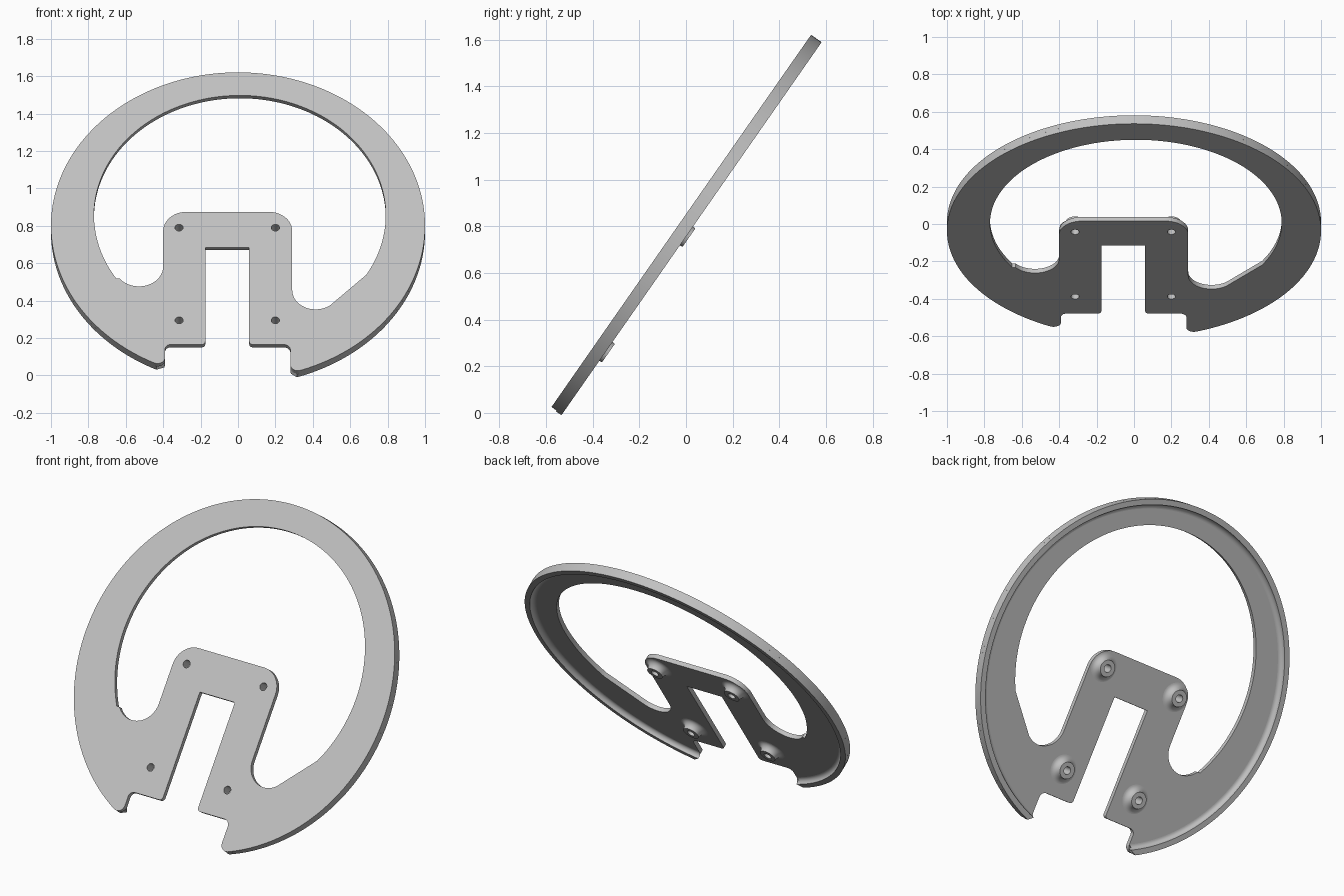
import bpy, bmesh, math
from mathutils import Vector, Matrix

cube = bpy.data.objects.get("Cube")
if cube:
    bpy.data.objects.remove(cube)

TILT = math.radians(55.1)
PLACE = Matrix.Translation((0, -0.036, 0.80)) @ Matrix.Rotation(TILT, 4, 'X')
PLATE, RIM, BOSS = 0.027, 0.055, 0.068   # depths behind the front face
HOLE = 0.022

grey = bpy.data.materials.new("light_grey")
grey.use_nodes = True
grey.diffuse_color = (0.53, 0.53, 0.53, 1)
grey.node_tree.nodes["Principled BSDF"].inputs["Base Color"].default_value = (0.53, 0.53, 0.53, 1)


def arc(cx, cy, r, a0, a1, n):
    angles = [math.radians(a0 + (a1 - a0) * i / n) for i in range(n + 1)]
    return [Vector((cx + r * math.cos(a), cy + r * math.sin(a))) for a in angles]


def rounded(before, corners, after, n=8):
    """Round each (x, y, radius) corner of a path running from before to after."""
    pts = [before] + [Vector(c[:2]) for c in corners] + [after]
    out = []
    for i, (x, y, r) in enumerate(corners, 1):
        p = pts[i]
        if r == 0:
            out.append(p)
            continue
        a, b = (pts[i - 1] - p).normalized(), (pts[i + 1] - p).normalized()
        half = a.angle(b) / 2
        centre = p + (a + b).normalized() * (r / math.sin(half))
        s = p + a * (r / math.tan(half)) - centre
        e = p + b * (r / math.tan(half)) - centre
        turn = math.atan2(s.x * e.y - s.y * e.x, s.dot(e))
        out += [centre + Matrix.Rotation(turn * k / n, 2) @ s for k in range(n + 1)]
    return out


def finish(name, bm, angle=30):
    bmesh.ops.remove_doubles(bm, verts=bm.verts, dist=1e-5)
    bmesh.ops.recalc_face_normals(bm, faces=bm.faces)
    mesh = bpy.data.meshes.new(name)
    bm.to_mesh(mesh)
    bm.free()
    mesh.materials.clear()
    mesh.materials.append(grey)
    ob = bpy.data.objects.new(name, mesh)
    bpy.context.collection.objects.link(ob)
    ob.matrix_world = PLACE
    bpy.ops.object.select_all(action='DESELECT')
    ob.select_set(True)
    bpy.context.view_layer.objects.active = ob
    bpy.ops.object.shade_smooth_by_angle(angle=math.radians(angle))
    return ob


def flat_plate(name, loops, depth):
    """Fill the loops, holes included, and give the sheet its depth."""
    curve = bpy.data.curves.new(name + "_outline", 'CURVE')
    curve.dimensions, curve.fill_mode, curve.extrude = '2D', 'BOTH', depth / 2
    for loop in loops:
        sp = curve.splines.new('POLY')
        sp.points.add(len(loop) - 1)
        for q, p in zip(sp.points, loop):
            q.co = (p.x, p.y, 0, 1)
        sp.use_cyclic_u = True
    tmp = bpy.data.objects.new(name + "_outline", curve)
    bpy.context.collection.objects.link(tmp)
    bpy.context.view_layer.update()
    mesh = bpy.data.meshes.new_from_object(tmp.evaluated_get(bpy.context.evaluated_depsgraph_get()))
    bm = bmesh.new()
    bm.from_mesh(mesh)
    bpy.data.objects.remove(tmp)
    bpy.data.meshes.remove(mesh)
    bmesh.ops.translate(bm, verts=bm.verts, vec=(0, 0, -depth / 2))
    return finish(name, bm)


def sweep(name, profile, ends, n, centre=(0, 0), closed=False):
    """Sweep a closed (radius, height) profile; ends(r) gives start and stop angle."""
    bm = bmesh.new()
    rings = []
    for i in range(n if closed else n + 1):
        ring = []
        for r, z in profile:
            a0, a1 = ends(r)
            a = a0 + (a1 - a0) * i / n
            ring.append(bm.verts.new((centre[0] + r * math.cos(a), centre[1] + r * math.sin(a), z)))
        rings.append(ring)
    m = len(profile)
    for i in range(n):
        a, b = rings[i], rings[(i + 1) % len(rings)]
        for j in range(m):
            bm.faces.new((a[j], a[(j + 1) % m], b[(j + 1) % m], b[j]))
    if not closed:
        bm.faces.new(rings[0])
        bm.faces.new(rings[-1])
    return finish(name, bm)


def fillet(r_top, z_top, r_base, n=8):
    """Concave quarter curve from a raised edge down to the plate."""
    steps = [math.pi / 2 * k / n for k in range(n + 1)]
    return [(r_base + (r_top - r_base) * math.cos(t),
             -PLATE + (z_top + PLATE) * (1 - math.sin(t))) for t in steps]


# Outer outline: round rim, stepped tips and the open slot between the legs
rim_arc = arc(0, 0, 1, -69.8, 242.6, 160)
outer = rim_arc + rounded(rim_arc[-1], [
    (-0.39, -0.921, 0.04), (-0.39, -0.774, 0.03), (-0.175, -0.774, 0.02), (-0.175, -0.14, 0),
    (0.06, -0.14, 0), (0.06, -0.774, 0.02), (0.28, -0.774, 0.035), (0.28, -0.96, 0.04)], rim_arc[0])

# Inner opening: large arc, two valleys and the bracket between them
left_valley = arc(-0.53, -0.265, 0.13, 218, 360, 24)
right_valley = arc(0.415, -0.42, 0.125, 180, 310, 24)
bracket = rounded(left_valley[-1], [(-0.4, 0.091, 0.125), (0.29, 0.091, 0.125)], right_valley[0], 12)
inner = arc(0.01, 0.07, 0.78, -30, 212, 110) + left_valley + bracket + right_valley

# Main plate with four screw holes
screws = [(x, y) for x in (-0.315, 0.2) for y in (-0.012, -0.616)]
holes = [arc(x, y, HOLE, 0, 360, 32)[:-1] for x, y in screws]
flat_plate("main_plate", [outer, inner] + holes, PLATE)


# Raised lip along the back of the outer edge, ending at the stepped tips
def lip_ends(r):
    shift = max(0, r - 0.965)
    return -math.acos((0.28 + shift) / r), math.pi + math.acos((0.39 + shift * 1.3) / r)


lip = [(1, -PLATE), (1, -RIM)] + fillet(0.968, -RIM, 0.942)
sweep("back_lip", lip, lip_ends, 160)

# Flared screw bosses on the back
boss = [(HOLE, -PLATE), (HOLE, -BOSS)] + fillet(0.048, -BOSS, 0.083)
for i, c in enumerate(screws):
    sweep(f"screw_boss_{i + 1}", boss, lambda r: (0, math.tau), 32, c, True)
